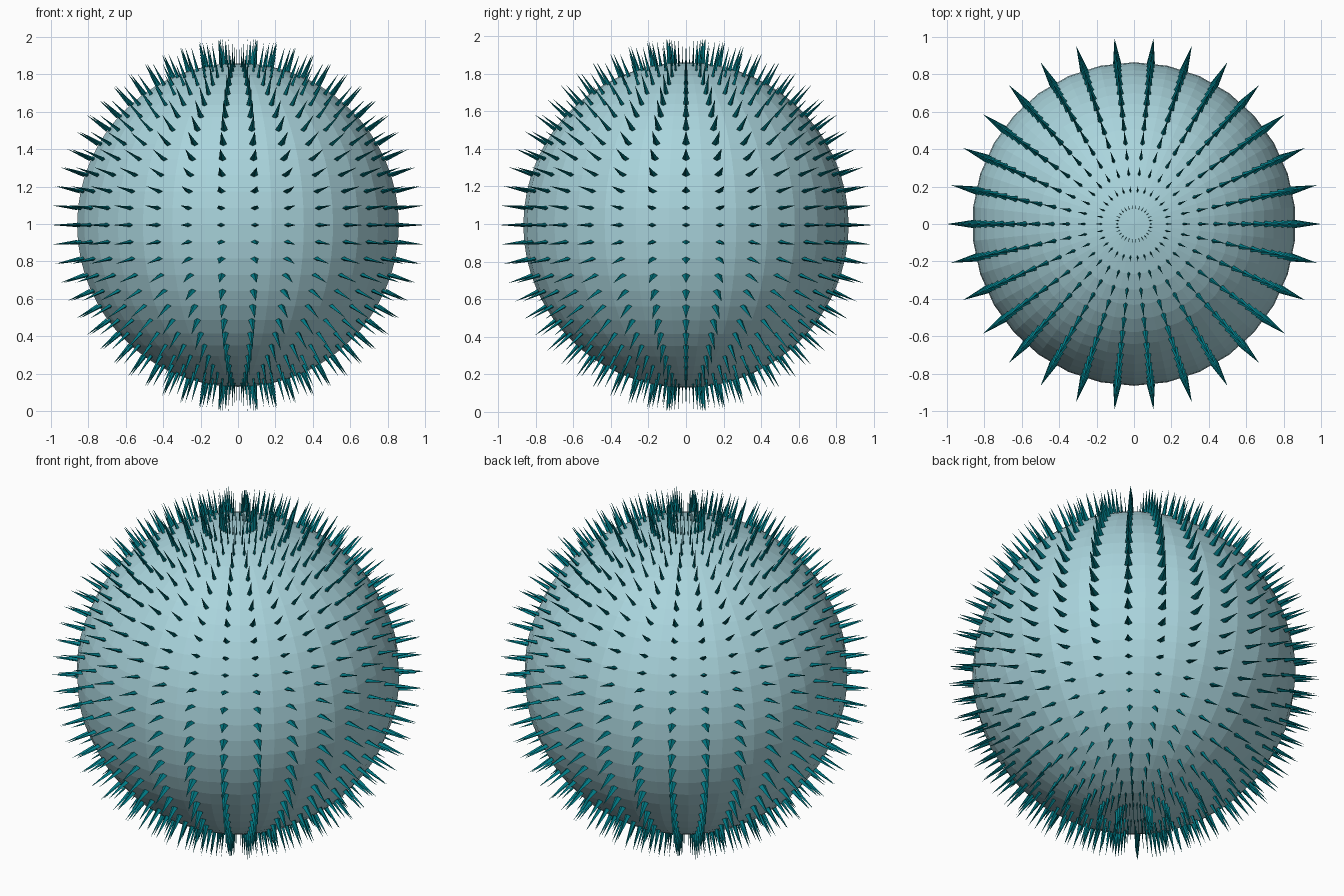
import bpy
import bmesh
from math import sin, cos, pi
from mathutils import Vector

SEGMENTS = 30
RINGS = 30
BODY_RADIUS = 0.865
TIP_RADIUS = 1.0
BASE_SHARE = 0.12  # share of each neighbouring edge covered by a spine base
CENTRE = Vector((0, 0, TIP_RADIUS * cos(pi / RINGS)))

cube = bpy.data.objects.get("Cube")
if cube:
    bpy.data.objects.remove(cube, do_unlink=True)


def make_material(name, colour):
    mat = bpy.data.materials.new(name)
    mat.use_nodes = True
    mat.diffuse_color = colour
    mat.node_tree.nodes["Principled BSDF"].inputs["Base Color"].default_value = colour
    return mat


def make_object(name, bm, mat):
    mesh = bpy.data.meshes.new(name)
    bm.to_mesh(mesh)
    bm.free()
    mesh.materials.append(mat)
    obj = bpy.data.objects.new(name, mesh)
    obj.location = CENTRE
    bpy.context.collection.objects.link(obj)
    return obj


def grid_point(ring, segment, radius=BODY_RADIUS):
    polar = pi * ring / RINGS
    around = 2 * pi * segment / SEGMENTS
    return radius * Vector((sin(polar) * cos(around), sin(polar) * sin(around), cos(polar)))


# Faceted round body
bm = bmesh.new()
bmesh.ops.create_uvsphere(bm, u_segments=SEGMENTS, v_segments=RINGS, radius=BODY_RADIUS)
make_object("body", bm, make_material("pale blue", (0.40, 0.66, 0.72, 1)))

# One diamond-based spine on every corner of the body, none at the poles
bm = bmesh.new()
for ring in range(1, RINGS):
    for segment in range(SEGMENTS):
        foot = grid_point(ring, segment)
        neighbours = [(ring + 1, segment), (ring, segment + 1),
                      (ring - 1, segment), (ring, segment - 1)]
        base = [bm.verts.new(foot.lerp(grid_point(*n), BASE_SHARE)) for n in neighbours]
        tip = bm.verts.new(grid_point(ring, segment, TIP_RADIUS))
        for i in range(len(base)):
            bm.faces.new((base[i], base[(i + 1) % len(base)], tip))
make_object("spines", bm, make_material("deep teal", (0.0, 0.19, 0.23, 1)))
